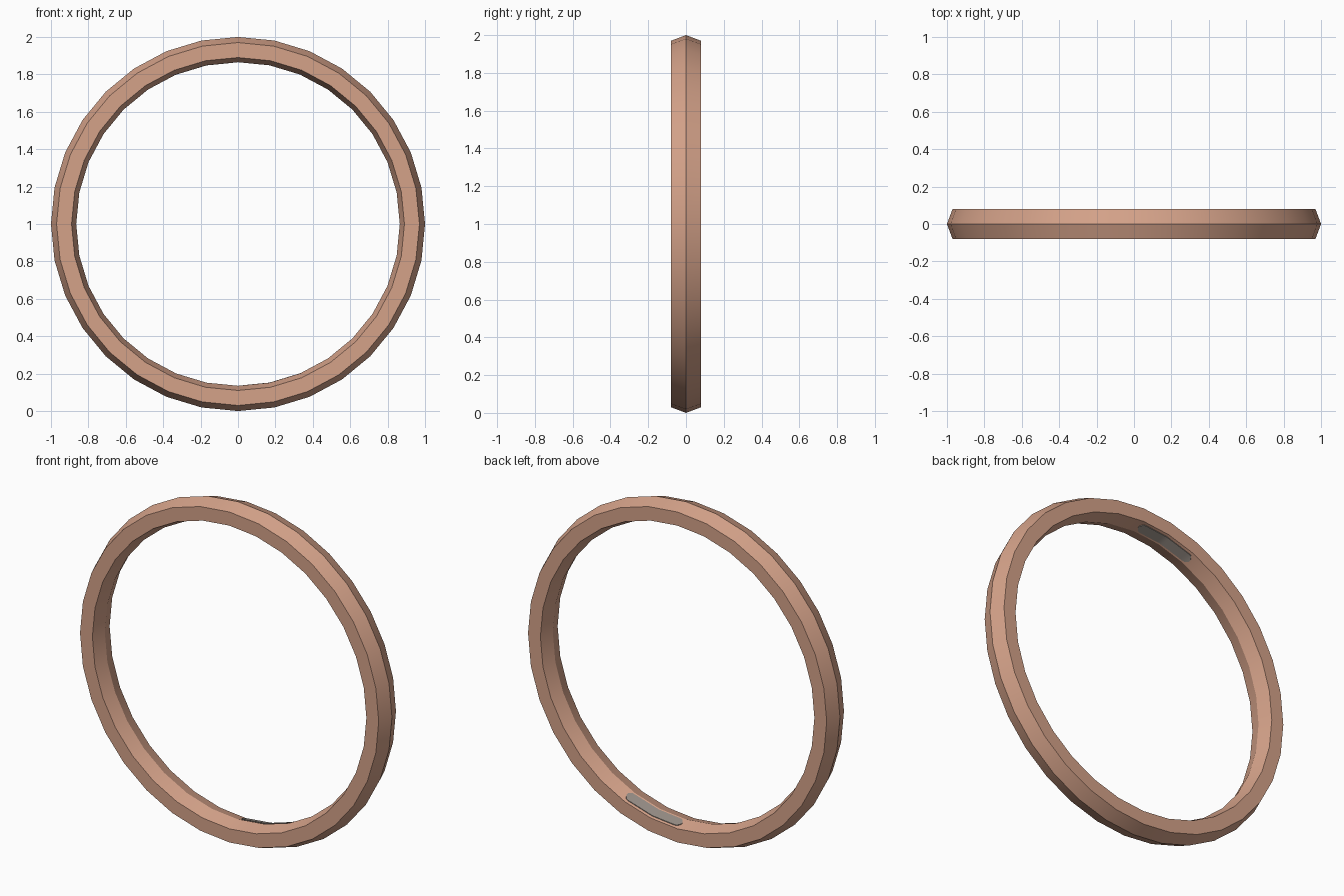
import bpy, bmesh, math

if "Cube" in bpy.data.objects:
    bpy.data.objects.remove(bpy.data.objects["Cube"])

SEG = 32
CENTRE_Z = 1.0
RIDGE, SIDE, HALF = 0.865, 0.89, 0.08   # inner ridge radius, inner side radius, half width


def material(name, rgb):
    m = bpy.data.materials.new(name)
    m.diffuse_color = (*rgb, 1)
    m.use_nodes = True
    m.node_tree.nodes["Principled BSDF"].inputs["Base Color"].default_value = m.diffuse_color
    return m


def build(name, bm, mat):
    bmesh.ops.recalc_face_normals(bm, faces=bm.faces)
    me = bpy.data.meshes.new(name)
    bm.to_mesh(me)
    bm.free()
    me.materials.append(mat)
    ob = bpy.data.objects.new(name, me)
    bpy.context.collection.objects.link(ob)
    bpy.ops.object.select_all(action='DESELECT')
    ob.select_set(True)
    bpy.context.view_layer.objects.active = ob
    bpy.ops.object.shade_smooth_by_angle(angle=math.radians(30))
    return ob


def polar(r, y, t):
    return (r * math.cos(t), y, CENTRE_Z + r * math.sin(t))


copper = material("copper", (0.66, 0.36, 0.25))
grey = material("worn grey", (0.30, 0.26, 0.23))

# Ring band: six-sided section swept round the y axis
section = [(1.0, 0), (0.97, HALF), (SIDE, HALF), (RIDGE, 0), (SIDE, -HALF), (0.97, -HALF)]
bm = bmesh.new()
loops = [[bm.verts.new(polar(r, y, math.tau * i / SEG)) for r, y in section] for i in range(SEG)]
for i in range(SEG):
    a, b = loops[i], loops[(i + 1) % SEG]
    for k in range(6):
        n = (k + 1) % 6
        bm.faces.new((a[k], a[n], b[n], b[k]))
build("ring_band", bm, copper)


# Grey inlays: thin round-ended plates hugging the rear inner bevel
def inlay(name, start, span=24.0, steps=24, y_mid=0.038, half_w=0.027):
    bm = bmesh.new()
    rows = []
    length = math.radians(span) * SIDE
    step = math.tau / SEG
    for i in range(steps + 1):
        u = i / steps
        t = math.radians(start + span * u)
        local = (t % step) - step / 2
        flat = math.cos(step / 2) / math.cos(local)     # follow the ring's flat facets
        end = min(u, 1 - u) * length                    # distance to nearest end
        w = half_w * math.sqrt(max(0.05, 1 - max(0, 1 - end / half_w) ** 2))
        row = []
        for y, lift in ((y_mid - w, 0.004), (y_mid + w, 0.004), (y_mid + w, -0.002), (y_mid - w, -0.002)):
            r = RIDGE + (SIDE - RIDGE) * y / HALF
            row.append(bm.verts.new(polar(r * flat - lift, y, t)))
        rows.append(row)
    for a, b in zip(rows, rows[1:]):
        for k in range(4):
            n = (k + 1) % 4
            bm.faces.new((a[k], a[n], b[n], b[k]))
    bm.faces.new(rows[0])
    bm.faces.new(rows[-1])
    build(name, bm, grey)


inlay("lower_inlay", -90)
inlay("upper_inlay", 90)
